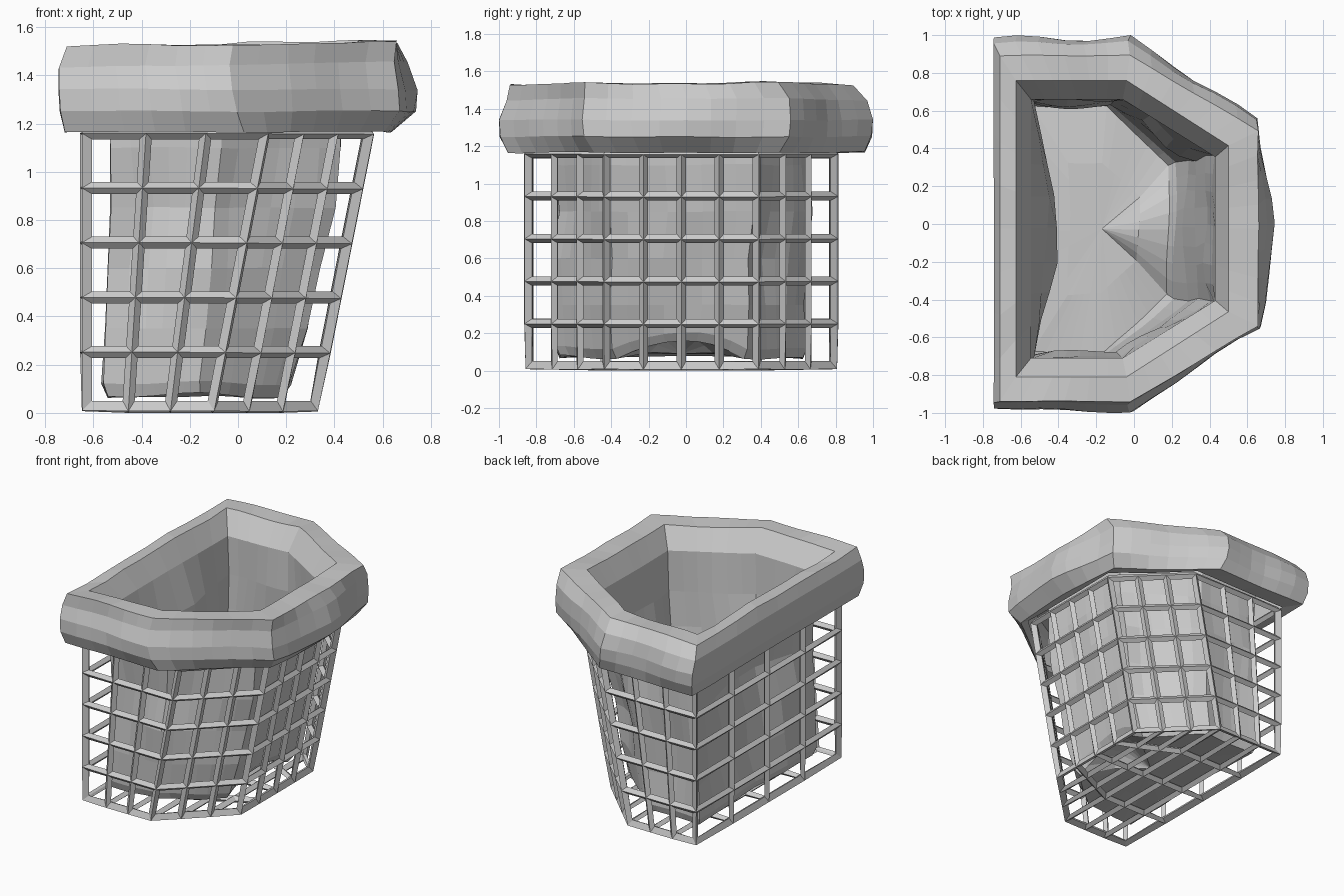
import bpy
from mathutils import Vector, noise

if "Cube" in bpy.data.objects:
    bpy.data.objects.remove(bpy.data.objects["Cube"])

CY = -0.025


def make(name, verts, faces):
    me = bpy.data.meshes.new(name)
    me.from_pydata([tuple(v) for v in verts], [], faces)
    me.update()
    ob = bpy.data.objects.new(name, me)
    bpy.context.collection.objects.link(ob)
    return ob


def lerp(a, b, t):
    return a + (b - a) * t


# Wire basket: a 6 x 4 floor grid plus five rows of walls, turned into bars
NX, NY, ROWS = 6, 4, 5
BOTTOM, TOP = (-0.63, -0.105, 0.315), (-0.63, 0.115, 0.54)


def basket_point(i, j, t):
    x0, x1, x2 = [lerp(a, b, t) for a, b in zip(BOTTOM, TOP)]
    if i <= 3:
        x, half = lerp(x0, x1, i / 3), 0.815
    else:
        x, half = lerp(x1, x2, (i - 3) / 3), lerp(0.815, 0.405, (i - 3) / 3)
    return (x, CY + half * (j - 2) / 2, lerp(0.025, 1.16, t))


verts = [basket_point(i, j, 0) for i in range(NX + 1) for j in range(NY + 1)]
faces = []
for i in range(NX):
    for j in range(NY):
        a = i * (NY + 1) + j
        faces.append((a, a + NY + 1, a + NY + 2, a + 1)[::-1])
border = ([(i, 0) for i in range(NX)] + [(NX, j) for j in range(NY)] +
          [(i, NY) for i in range(NX, 0, -1)] + [(0, j) for j in range(NY, 0, -1)])
prev = [i * (NY + 1) + j for i, j in border]
for r in range(1, ROWS + 1):
    cur = []
    for i, j in border:
        cur.append(len(verts))
        verts.append(basket_point(i, j, r / ROWS))
    n = len(border)
    for k in range(n):
        faces.append((prev[k], prev[(k + 1) % n], cur[(k + 1) % n], cur[k]))
    prev = cur
basket = make("wire_basket", verts, faces)
wire = basket.modifiers.new("bars", 'WIREFRAME')
wire.thickness = 0.05
wire.offset = 0
wire.use_even_offset = True
wire.use_boundary = True

# Liner bag: rings from the folded-over cuff, over the rim, down to the floor
# z, back x, corner x, front x, side half-depth, front half-depth, wrinkle, front bulge
RINGS = [
    (1.18, -0.65, 0.11, 0.57, 0.84, 0.43, 0.00, 0.00),
    (1.165, -0.70, 0.05, 0.63, 0.94, 0.49, 0.01, 0.03),
    (1.25, -0.72, 0.03, 0.69, 0.97, 0.54, 0.03, 0.06),
    (1.34, -0.725, 0.02, 0.69, 0.97, 0.55, 0.04, 0.06),
    (1.43, -0.725, 0.00, 0.68, 0.94, 0.54, 0.03, 0.04),
    (1.515, -0.71, -0.02, 0.66, 0.915, 0.515, 0.01, 0.00),
    (1.515, -0.625, -0.04, 0.50, 0.785, 0.44, 0.00, 0.00),
    (1.37, -0.545, -0.06, 0.43, 0.685, 0.38, 0.00, 0.00),
    (1.10, -0.53, -0.06, 0.42, 0.68, 0.38, 0.04, -0.02),
    (0.85, -0.53, -0.08, 0.39, 0.67, 0.38, 0.06, -0.03),
    (0.60, -0.54, -0.10, 0.35, 0.67, 0.37, 0.06, -0.02),
    (0.35, -0.55, -0.13, 0.29, 0.67, 0.37, 0.05, -0.01),
    (0.12, -0.56, -0.15, 0.22, 0.67, 0.36, 0.03, 0.00),
    (0.07, -0.54, -0.15, 0.18, 0.65, 0.34, 0.02, 0.00),
    (0.09, -0.35, -0.17, 0.02, 0.35, 0.17, 0.02, 0.00),
]


def bag_ring(z, xb, xc, xf, ys, yf, wrinkle, bulge):
    corners = [(xb, -ys), (xc, -ys), (xf, -yf), (xf, yf), (xc, ys), (xb, ys)]
    out = []
    for k, n in enumerate((6, 6, 8, 6, 6, 8)):
        (ax, ay), (bx, by) = corners[k], corners[(k + 1) % 6]
        for s in range(n):
            t = s / n
            x, y = lerp(ax, bx, t), lerp(ay, by, t)
            arch = 4 * t * (1 - t)
            lift = 0
            if k == 2:
                x += bulge * arch
                lift = 0.08 * arch if z < 0.2 else 0
            if k == 5 and bulge < 0:       # back wall pinches inward
                x -= 3.5 * bulge * arch
            if z > 1.36:                   # rim rises toward the front
                lift = 0.02 * (x + 0.65)
            d = noise.noise_vector(Vector((x * 2.6 + 4, y * 2.6, z * 2.2)))
            amount = wrinkle * (0.1 if k in (5, 0) and s == 0 or k == 5 and z > 1.15 else 1)
            zamt = 0.025 if z > 1.5 or z < 0.2 else 0.008
            out.append([x + d.x * amount, y + CY + d.y * amount, z + lift + d.z * zamt])
    return out


rings = [bag_ring(*r) for r in RINGS]
m = len(rings[0])
bag = [p for ring in rings for p in ring]
# settle the outside of the cuff on the overall footprint
cuff = bag[m:5 * m]
for axis, half in ((0, 0.745), (1, 1.0)):
    lo, hi = min(p[axis] for p in cuff), max(p[axis] for p in cuff)
    for p in cuff:
        p[axis] = (p[axis] - lo) / (hi - lo) * 2 * half - half
faces = []
for r in range(len(rings) - 1):
    for k in range(m):
        a, b = r * m + k, r * m + (k + 1) % m
        faces.append((a, b, b + m, a + m))
center = len(bag)
bag.append([-0.17, CY, 0.09])
last = (len(rings) - 1) * m
faces += [(last + k, last + (k + 1) % m, center) for k in range(m)]
make("liner_bag", bag, faces)
